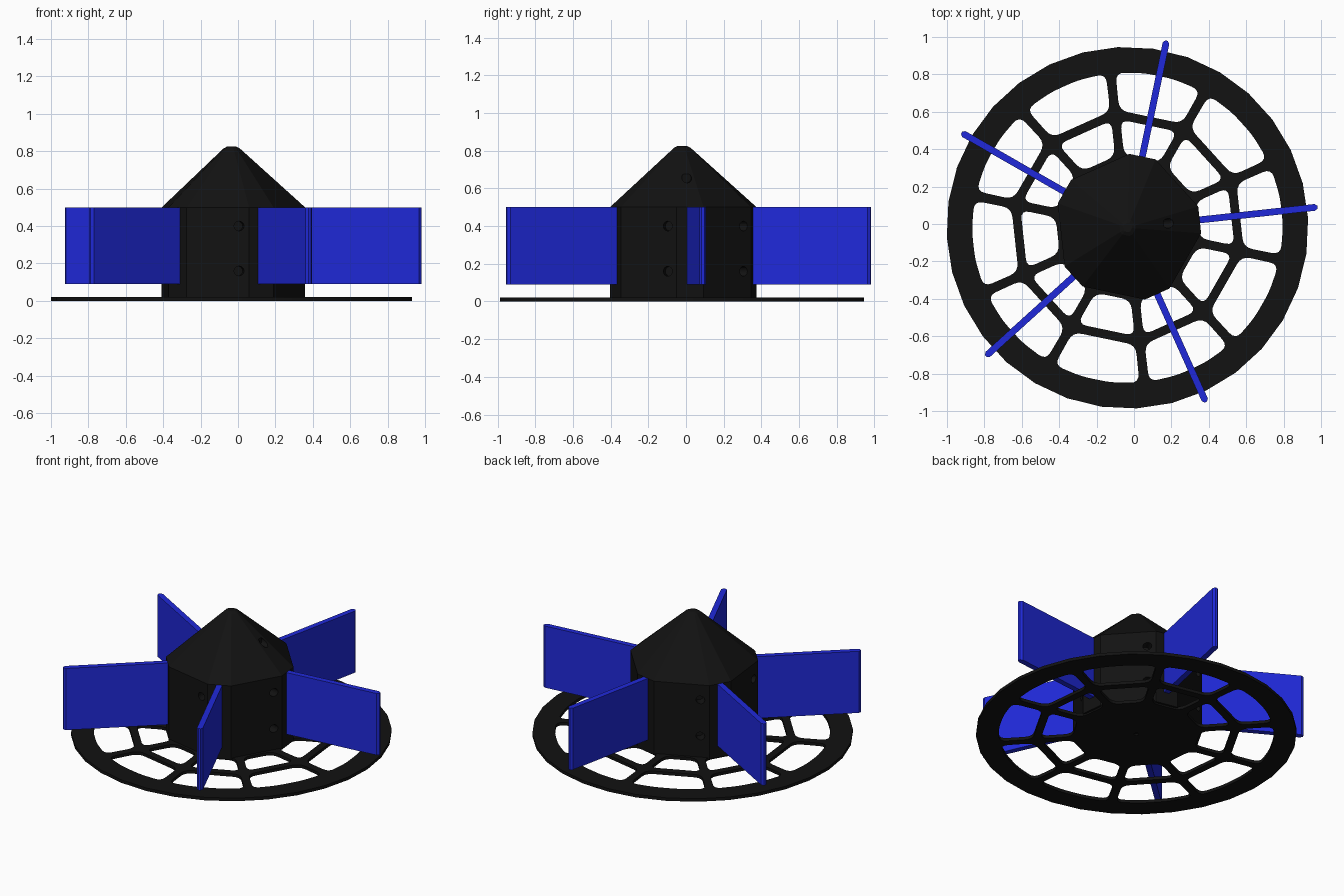
import bpy, bmesh
from math import radians, cos, sin, tan, pi
from mathutils import Vector, Matrix

if "Cube" in bpy.data.objects:
    bpy.data.objects.remove(bpy.data.objects["Cube"])

CENTER = Vector((-0.035, -0.02, 0))
BLADE0 = 6.2      # angle of the first blade in degrees


def material(name, color):
    m = bpy.data.materials.new(name)
    m.diffuse_color = (*color, 1)
    m.use_nodes = True
    m.node_tree.nodes["Principled BSDF"].inputs["Base Color"].default_value = m.diffuse_color
    return m


black = material("black", (0.006, 0.006, 0.006))
blue = material("blue", (0.014, 0.022, 0.7))


def mesh_object(name, bm, mat):
    bmesh.ops.recalc_face_normals(bm, faces=bm.faces)
    me = bpy.data.meshes.new(name)
    bm.to_mesh(me)
    bm.free()
    me.materials.append(mat)
    ob = bpy.data.objects.new(name, me)
    ob.location = CENTER
    bpy.context.collection.objects.link(ob)
    return ob


def polar(r, deg, z=0):
    return Vector((r * cos(radians(deg)), r * sin(radians(deg)), z))


def rounded(points, d=0.05, steps=4):
    """Round every corner of a closed outline."""
    out = []
    for i, p in enumerate(points):
        a, b = points[i - 1], points[(i + 1) % len(points)]
        s = p + (a - p).normalized() * min(d, (a - p).length * 0.45)
        e = p + (b - p).normalized() * min(d, (b - p).length * 0.45)
        for k in range(steps + 1):
            t = k / steps
            out.append(s * (1 - t) ** 2 + p * 2 * t * (1 - t) + e * t * t)
    return out


# Base wheel: filled outline with rounded windows
cu = bpy.data.curves.new("base_wheel", 'CURVE')
cu.dimensions = '2D'
cu.fill_mode = 'BOTH'
cu.extrude = 0.01


def add_loop(points):
    sp = cu.splines.new('POLY')
    sp.points.add(len(points) - 1)
    for q, p in zip(sp.points, points):
        q.co = (p.x, p.y, 0, 1)
    sp.use_cyclic_u = True


def spoke_edge(x):
    return x * tan(radians(18)) - 0.024 / cos(radians(18))


add_loop([polar(0.967, 360 * i / 32 + 3) for i in range(32)])
add_loop([polar(0.015, 45 * i) for i in range(8)])
for i in range(10):
    rot = Matrix.Rotation(radians(BLADE0 + 36 * i), 3, 'Z')
    outer = [Vector((0.605, -spoke_edge(0.605), 0))]
    outer += [polar(0.832, a) for a in (-16.2, -5.4, 5.4, 16.2)]
    outer += [Vector((0.605, spoke_edge(0.605), 0))]
    inner = [Vector((x, s * spoke_edge(x), 0))
             for x, s in ((0.375, -1), (0.558, -1), (0.558, 1), (0.375, 1))]
    for window in (outer, inner):
        add_loop([rot @ p for p in rounded(window)])
tmp = bpy.data.objects.new("wheel_curve", cu)
bpy.context.collection.objects.link(tmp)
dg = bpy.context.evaluated_depsgraph_get()
bm = bmesh.new()
bm.from_mesh(bpy.data.meshes.new_from_object(tmp.evaluated_get(dg)))
bpy.data.objects.remove(tmp)
bmesh.ops.remove_doubles(bm, verts=bm.verts, dist=1e-5)
bmesh.ops.translate(bm, verts=bm.verts, vec=(0, 0, 0.01))
mesh_object("base_wheel", bm, black)

# Hub: faceted body with a pointed roof
outline = [BLADE0 + 72 * i + d for i in range(5) for d in (-10.5, 10.5)]
bm = bmesh.new()
rings = [[bm.verts.new(polar(r, a, z)) for a in outline]
         for r, z in ((0.395, 0.01), (0.395, 0.5), (0.045, 0.815), (0.025, 0.825))]
for lo, hi in zip(rings, rings[1:]):
    for i in range(10):
        j = (i + 1) % 10
        bm.faces.new((lo[i], lo[j], hi[j], hi[i]))
bm.faces.new(rings[0])
bm.faces.new(rings[-1])
hub = mesh_object("hub", bm, black)

# Screw holes: a pair beside every blade and one in the roof
bm = bmesh.new()
spots = [(0.36, BLADE0 - 18 + 72 * i, z) for i in range(5) for z in (0.16, 0.40)]
for r, a, z in spots + [(0.24, BLADE0, 0.655)]:
    mat = (Matrix.Translation(polar(r, a, z)) @ Matrix.Rotation(radians(a), 4, 'Z')
           @ Matrix.Rotation(pi / 2, 4, 'Y'))
    bmesh.ops.create_cone(bm, cap_ends=True, segments=16, radius1=0.026,
                          radius2=0.026, depth=0.09, matrix=mat)
cutter = mesh_object("hole_cutter", bm, black)
cutter.hide_render = True
cutter.hide_viewport = False
cutter.display_type = 'WIRE'
mod = hub.modifiers.new("holes", 'BOOLEAN')
mod.operation = 'DIFFERENCE'
mod.solver = 'EXACT'
mod.object = cutter
bpy.context.view_layer.objects.active = hub
hub.select_set(True)
bpy.ops.object.modifier_apply(modifier="holes")
bpy.data.objects.remove(cutter)

# Five radial blades with softened tips
tip = [Vector(p) for p in ((0.34, -0.018, 0), (1.008, -0.018, 0), (1.022, -0.007, 0),
                           (1.022, 0.007, 0), (1.008, 0.018, 0), (0.34, 0.018, 0))]
for i in range(5):
    bm = bmesh.new()
    rot = Matrix.Rotation(radians(BLADE0 + 72 * i), 3, 'Z')
    face = bm.faces.new([bm.verts.new(rot @ p + Vector((0, 0, 0.09))) for p in tip])
    ext = bmesh.ops.extrude_face_region(bm, geom=[face])
    bmesh.ops.translate(bm, vec=(0, 0, 0.41),
                        verts=[v for v in ext["geom"] if isinstance(v, bmesh.types.BMVert)])
    mesh_object(f"blade_{i + 1}", bm, blue)
